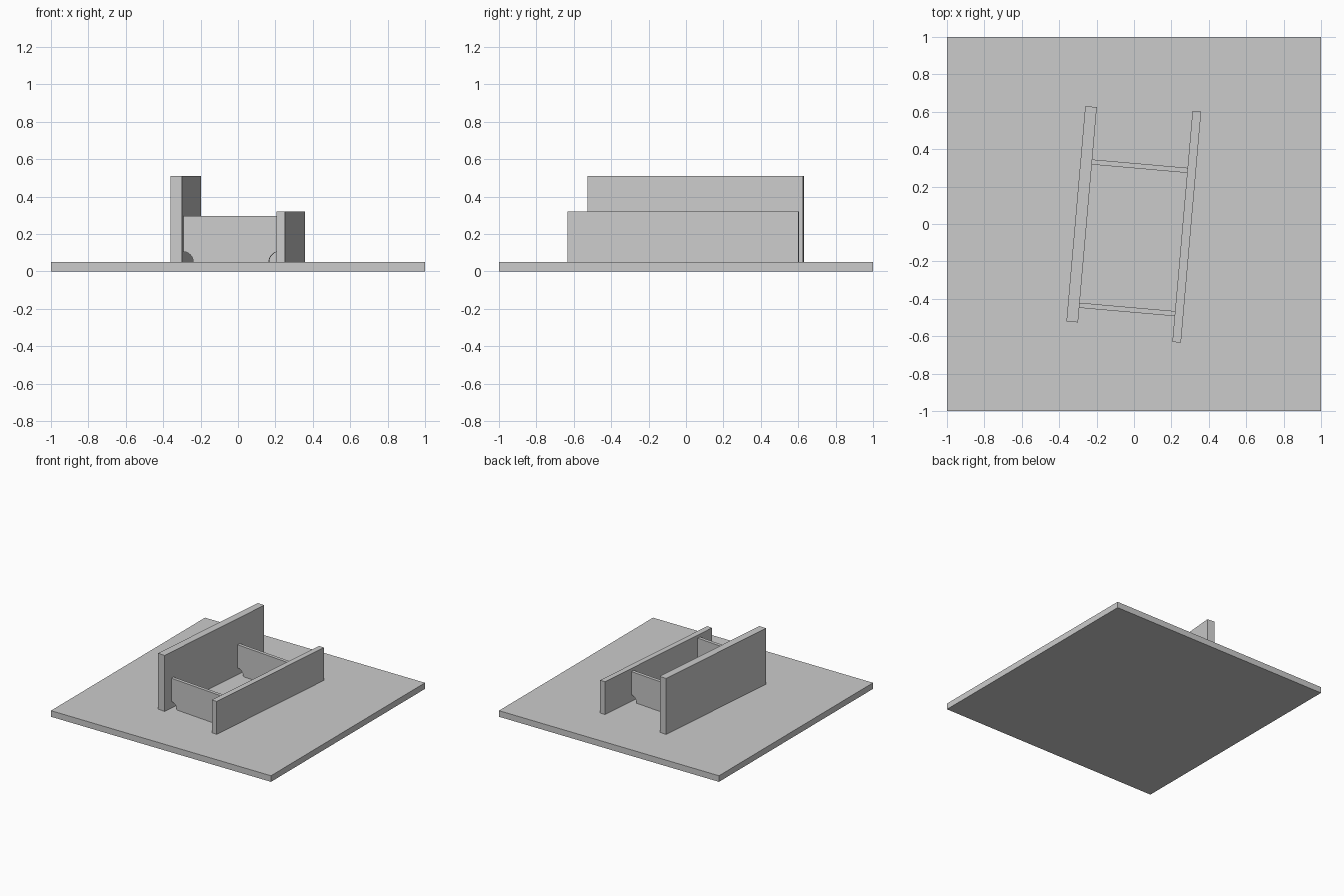
import bpy, bmesh, math
from mathutils import Vector

cube = bpy.data.objects.get("Cube")
if cube:
    bpy.data.objects.remove(cube, do_unlink=True)

grey = bpy.data.materials.new("plain_grey")
grey.use_nodes = True
colour = (0.6, 0.6, 0.6, 1)
grey.diffuse_color = colour
grey.node_tree.nodes["Principled BSDF"].inputs["Base Color"].default_value = colour

FLOOR = 0.05
TURN = math.radians(-5)


def panel(name, profile, depth, location, turn):
    """Extrude an x-z profile along y, centred on its location."""
    bm = bmesh.new()
    face = bm.faces.new([bm.verts.new((x, -depth / 2, z)) for x, z in profile])
    made = bmesh.ops.extrude_face_region(bm, geom=[face])["geom"]
    moved = [v for v in made if isinstance(v, bmesh.types.BMVert)]
    bmesh.ops.translate(bm, verts=moved, vec=Vector((0, depth, 0)))
    bmesh.ops.recalc_face_normals(bm, faces=bm.faces)
    mesh = bpy.data.meshes.new(name)
    bm.to_mesh(mesh)
    bm.free()
    mesh.materials.append(grey)
    obj = bpy.data.objects.new(name, mesh)
    obj.location = location
    obj.rotation_euler.z = turn
    bpy.context.collection.objects.link(obj)
    return obj


def rectangle(width, height):
    w = width / 2
    return [(-w, 0), (w, 0), (w, height), (-w, height)]


def notched(width, height, radius, steps=10):
    """Rectangle with a quarter-round notch in each lower corner."""
    w = width / 2
    arc = [(w - radius * math.cos(a), radius * math.sin(a))
           for a in (math.pi / 2 * i / steps for i in range(steps + 1))]
    right = arc + [(w, height)]
    return right + [(-x, z) for x, z in reversed(right)]


# Ground slab
panel("base_slab", rectangle(2, FLOOR), 2, (0, 0, 0), 0)

# Two long side walls, the right one taller
panel("tall_wall", rectangle(0.062, 0.46), 1.155, (-0.28, 0.052, FLOOR), TURN)
panel("low_wall", rectangle(0.046, 0.27), 1.24, (0.282, -0.015, FLOOR), TURN)

# Cross walls with rounded drain notches
cross = notched(0.516, 0.245, 0.055)
for name, x, y in (("front_cross_wall", -0.036, -0.457), ("back_cross_wall", 0.032, 0.309)):
    panel(name, cross, 0.027, (x, y, FLOOR), TURN)
